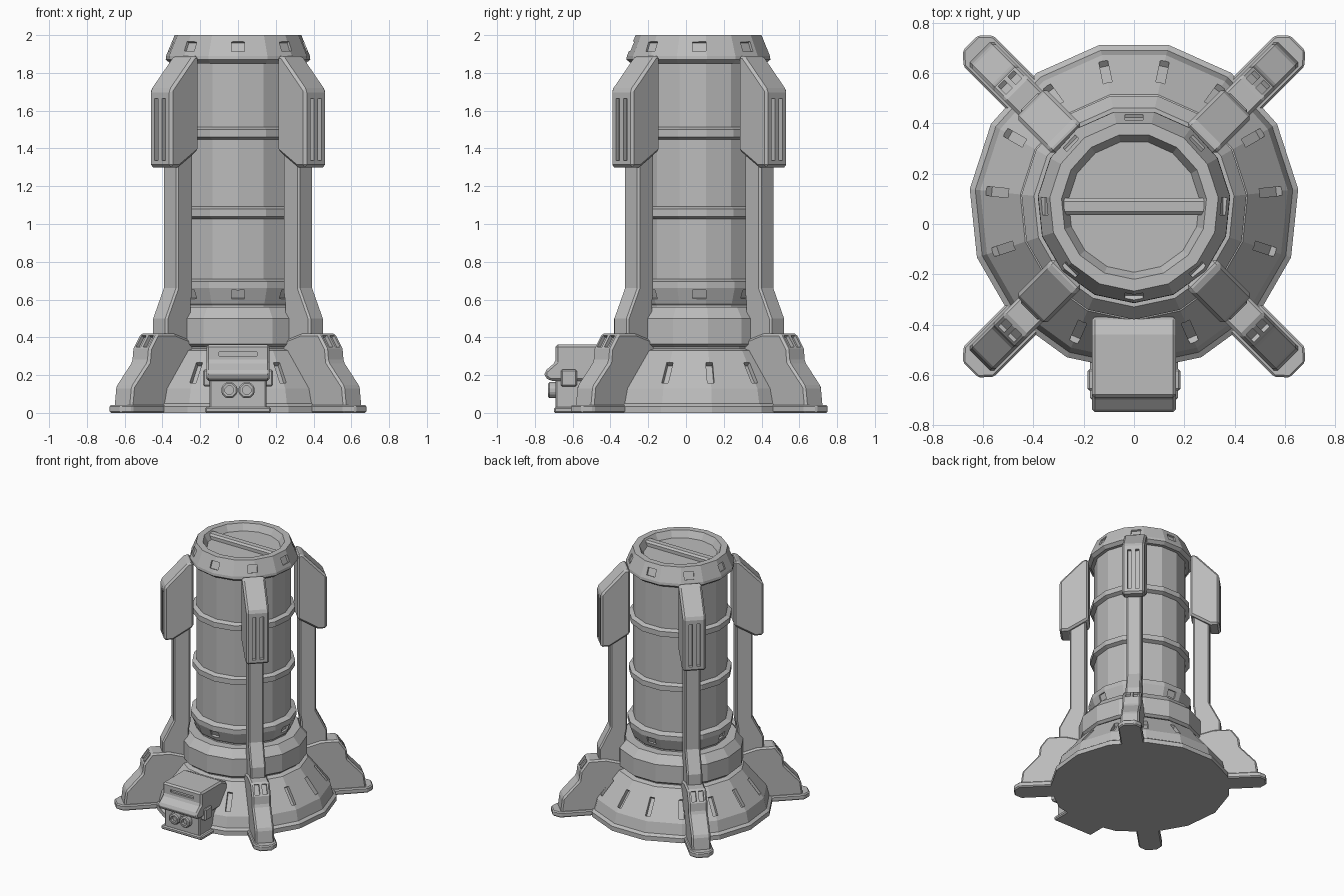
import bpy, bmesh, math
from mathutils import Matrix, Vector

if "Cube" in bpy.data.objects:
    bpy.data.objects.remove(bpy.data.objects["Cube"])

grey = bpy.data.materials.new("plain grey")
grey.use_nodes = True
grey.diffuse_color = (0.5, 0.5, 0.5, 1)
grey.node_tree.nodes["Principled BSDF"].inputs["Base Color"].default_value = grey.diffuse_color

SIDES = 15
CENTRE = Matrix.Translation((0, 0.07, 0))


def spin(deg):
    """Frame on the tower axis: local x points outward at the given angle."""
    return CENTRE @ Matrix.Rotation(math.radians(deg), 4, "Z")


def finish(name, bm, frame, bevel=0):
    bmesh.ops.recalc_face_normals(bm, faces=bm.faces)
    mesh = bpy.data.meshes.new(name)
    bm.to_mesh(mesh)
    bm.free()
    mesh.transform(frame)
    mesh.materials.append(grey)
    ob = bpy.data.objects.new(name, mesh)
    bpy.context.scene.collection.objects.link(ob)
    if bevel:
        mod = ob.modifiers.new("Bevel", "BEVEL")
        mod.width, mod.segments = bevel, 1
        mod.limit_method, mod.angle_limit = "ANGLE", math.radians(35)
    return ob


def lathe(name, profile):
    """Revolve (radius, height) points into a closed many-sided solid."""
    bm = bmesh.new()
    rings = []
    for r, z in profile:
        rings.append([bm.verts.new((r * math.cos(math.tau * i / SIDES),
                                    r * math.sin(math.tau * i / SIDES), z)) for i in range(SIDES)])
    for low, high in zip(rings, rings[1:]):
        for i in range(SIDES):
            j = (i + 1) % SIDES
            bm.faces.new((low[i], low[j], high[j], high[i]))
    bm.faces.new(rings[0])
    bm.faces.new(rings[-1])
    return finish(name, bm, spin(-90))


def prism(name, outline, low, high, frame, plan=False, bevel=0):
    """Extrude a side outline (out, up), or a plan outline (out, across)."""
    bm = bmesh.new()
    place = (lambda p, d: (p[0], p[1], d)) if plan else (lambda p, d: (p[0], d, p[1]))
    a, b = [[bm.verts.new(place(p, d)) for p in outline] for d in (low, high)]
    bm.faces.new(a)
    bm.faces.new(b)
    for i in range(len(a)):
        j = (i + 1) % len(a)
        bm.faces.new((a[i], a[j], b[j], b[i]))
    return finish(name, bm, frame, bevel)


def block(name, centre, size, frame, tilt=0, bevel=0):
    bm = bmesh.new()
    bmesh.ops.create_cube(bm, size=1)
    local = (Matrix.Translation(centre) @ Matrix.Rotation(math.radians(tilt), 4, "Y")
             @ Matrix.Diagonal((*size, 1)))
    return finish(name, bm, frame @ local, bevel)


def carve(ob, cutters):
    """Subtract the cutters, bake the result and drop the helpers."""
    for c in cutters:
        c.hide_render = True
        mod = ob.modifiers.new("Cut", "BOOLEAN")
        mod.operation, mod.solver, mod.object = "DIFFERENCE", "EXACT", c
    bpy.context.view_layer.update()
    graph = bpy.context.evaluated_depsgraph_get()
    baked = bpy.data.meshes.new_from_object(ob.evaluated_get(graph))
    ob.modifiers.clear()
    ob.data = baked
    for c in cutters:
        bpy.data.objects.remove(c)


# Base skirt with a slot at every corner, and the collar above it
base = lathe("base_skirt", [(.657, 0), (.657, .035), (.635, .05), (.615, .13), (.455, .33), (.42, .34), (.42, .4)])
carve(base, [block("slot", (.54, 0, .207), (.14, .036, .04), spin(-90 + 24 * i), tilt=51)
             for i in range(SIDES)])
lathe("collar", [(.43, .35), (.45, .365), (.45, .5), (.4, .56), (.3, .56)])

# Canister with its bands
lathe("canister", [(.335, .55), (.335, 1.88)])
foot_ring = lathe("canister_foot_ring", [(.33, .565), (.345, .58), (.375, .66), (.375, .695), (.335, .71)])
carve(foot_ring, [block("slot", (.363, 0, .625), (.04, .07, .05), spin(45 * i), tilt=20)
                  for i in range(8)])
for i, z in enumerate((1.06, 1.48)):
    lathe(f"canister_band_{i + 1}", [(.33, z - .035), (.365, z - .02), (.365, z + .02), (.33, z + .035)])

# Hollow cap with slots and a handle bar
cap = lathe("cap", [(.36, 1.85), (.385, 1.87), (.383, 1.89), (.337, 2), (.29, 2), (.262, 1.95)])
carve(cap, [block("slot", (.362, 0, 1.942), (.04, .07, .055), spin(45 * i), tilt=-23)
            for i in range(8)])
prism("cap_handle", [(-.034, 1.94), (-.034, 1.975), (-.02, 1.988), (.02, 1.988), (.034, 1.975), (.034, 1.94)],
      -.278, .278, spin(-90))

# Four identical buttresses
for n, name in enumerate(("back_left", "back_right", "front_right", "front_left")):
    f = spin(45 + 90 * n)
    prism(name + "_foot_plate", [(.4, -.085), (.875, -.085), (.92, -.042), (.92, .042), (.875, .085), (.4, .085)],
          0, .042, f, plan=True, bevel=.008)
    foot = prism(name + "_foot", [(.4, .03), (.868, .03), (.854, .14), (.735, .27), (.727, .34), (.67, .42),
                                  (.54, .42), (.4, .38)], -.068, .068, f, bevel=.012)
    carve(foot, [block("slot", (.698, t, .38), (.075, .034, .04), f, tilt=54) for t in (-.027, .027)])
    prism(name + "_leg", [(.39, 1.42), (.51, 1.42), (.51, .66), (.59, .5), (.59, .36), (.4, .36),
                          (.4, .58), (.39, .64)], -.055, .055, f, bevel=.01)
    pod = prism(name + "_pod", [(.372, 1.39), (.372, 1.89), (.41, 1.89), (.583, 1.71), (.583, 1.3), (.52, 1.3)],
                -.082, .082, f, bevel=.014)
    carve(pod, [block("groove", (.583, t, 1.5), (.05, .026, .33), f) for t in (-.028, .028)])

# Control box at the front
front = spin(-90)
hood = prism("control_box_hood", [(.44, .17), (.44, .33), (.51, .362), (.76, .362), (.76, .27), (.818, .22),
                                  (.818, .19), (.79, .17)], -.168, .168, front, bevel=.012)
carve(hood, [block("slot", (.76, 0, .312), (.03, .2, .02), front)])
block("control_box_body", (.6, 0, .1), (.32, .3, .2), front, bevel=.008)
block("control_box_plinth", (.61, 0, .015), (.32, .35, .03), front, bevel=.008)
for side in (-1, 1):
    block("control_box_lug", (.69, side * .16, .185), (.085, .05, .09), front, bevel=.008)
    # Eight-sided sockets with a recessed middle
    ring = [(math.cos(math.tau * (k + .5) / 8), math.sin(math.tau * (k + .5) / 8)) for k in range(8)]
    frame = front @ Matrix.Translation((.75, side * .046, .12)) @ Matrix.Rotation(math.pi / 2, 4, "Y")
    socket = prism("control_box_socket", [(.046 * a, .046 * b) for a, b in ring], 0, .05, frame,
                   plan=True, bevel=.008)
    carve(socket, [prism("hole", [(.024 * a, .024 * b) for a, b in ring], .025, .08, frame, plan=True)])
